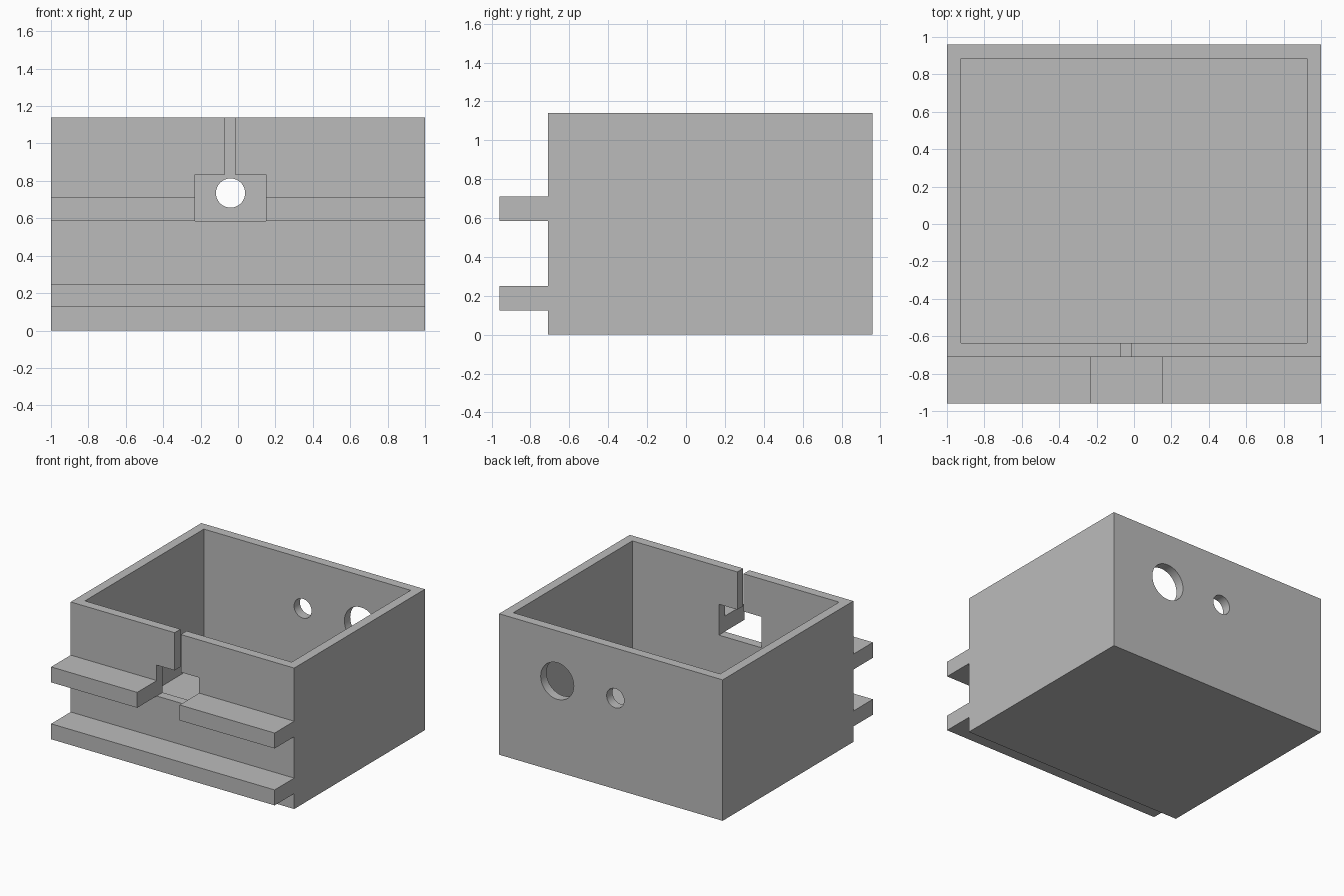
import bpy
import bmesh
from math import radians

cube = bpy.data.objects.get("Cube")
if cube:
    bpy.data.objects.remove(cube, do_unlink=True)

grey = bpy.data.materials.new("plain grey")
grey.use_nodes = True
colour = (0.5, 0.5, 0.5, 1)
grey.diffuse_color = colour
grey.node_tree.nodes["Principled BSDF"].inputs["Base Color"].default_value = colour

HEIGHT, WALL = 1.14, 0.075
FRONT, BACK, RAIL_TIP = -0.71, 0.96, -0.96
HOLE_Z = 0.735


def add_object(name, bm):
    bmesh.ops.recalc_face_normals(bm, faces=bm.faces)
    mesh = bpy.data.meshes.new(name)
    bm.to_mesh(mesh)
    bm.free()
    mesh.materials.append(grey)
    obj = bpy.data.objects.new(name, mesh)
    bpy.context.collection.objects.link(obj)
    return obj


def extruded_profile(name, points, x0, x1):
    """Extrude a side profile of (y, z) points along x."""
    bm = bmesh.new()
    face = bm.faces.new([bm.verts.new((x0, y, z)) for y, z in points])
    new = bmesh.ops.extrude_face_region(bm, geom=[face])["geom"]
    verts = [v for v in new if isinstance(v, bmesh.types.BMVert)]
    bmesh.ops.translate(bm, verts=verts, vec=(x1 - x0, 0, 0))
    return add_object(name, bm)


def box(name, x0, x1, y0, y1, z0, z1):
    return extruded_profile(name, [(y0, z0), (y1, z0), (y1, z1), (y0, z1)], x0, x1)


def back_hole(name, x, radius):
    bpy.ops.mesh.primitive_cylinder_add(
        vertices=64, radius=radius, depth=0.3,
        location=(x, BACK - WALL / 2, HOLE_Z), rotation=(radians(90), 0, 0))
    obj = bpy.context.object
    obj.name = name
    obj.data.materials.append(grey)
    return obj


def cut(target, cutter):
    cutter.hide_render = True
    mod = target.modifiers.new("cut", 'BOOLEAN')
    mod.operation = 'DIFFERENCE'
    mod.solver = 'EXACT'
    mod.object = cutter
    bpy.ops.object.select_all(action='DESELECT')
    bpy.context.view_layer.objects.active = target
    target.select_set(True)
    bpy.ops.object.modifier_apply(modifier=mod.name)
    bpy.data.objects.remove(cutter, do_unlink=True)


# Box body with two rails along the front, as one side profile
profile = [(FRONT, 0), (BACK, 0), (BACK, HEIGHT), (FRONT, HEIGHT)]
for low, high in ((0.585, 0.71), (0.125, 0.25)):
    profile += [(FRONT, high), (RAIL_TIP, high), (RAIL_TIP, low), (FRONT, low)]
body = extruded_profile("open_box_with_rails", profile, -1, 1)

# Open cavity
cut(body, box("cavity", -1 + WALL, 1 - WALL, FRONT + WALL, BACK - WALL, WALL, 1.4))

# Front window, which also splits the upper rail, and the narrow slot above it
cut(body, box("front_window", -0.23, 0.15, -1.1, -0.5, 0.585, 0.835))
cut(body, box("cable_slot", -0.07, -0.015, -0.8, -0.5, 0.8, 1.4))

# Round holes in the back wall
cut(body, back_hole("small_hole", -0.04, 0.078))
cut(body, back_hole("large_hole", 0.48, 0.148))

# Smooth hole walls, sharp corners
bpy.context.view_layer.objects.active = body
body.select_set(True)
bpy.ops.object.shade_smooth_by_angle(angle=radians(30))
